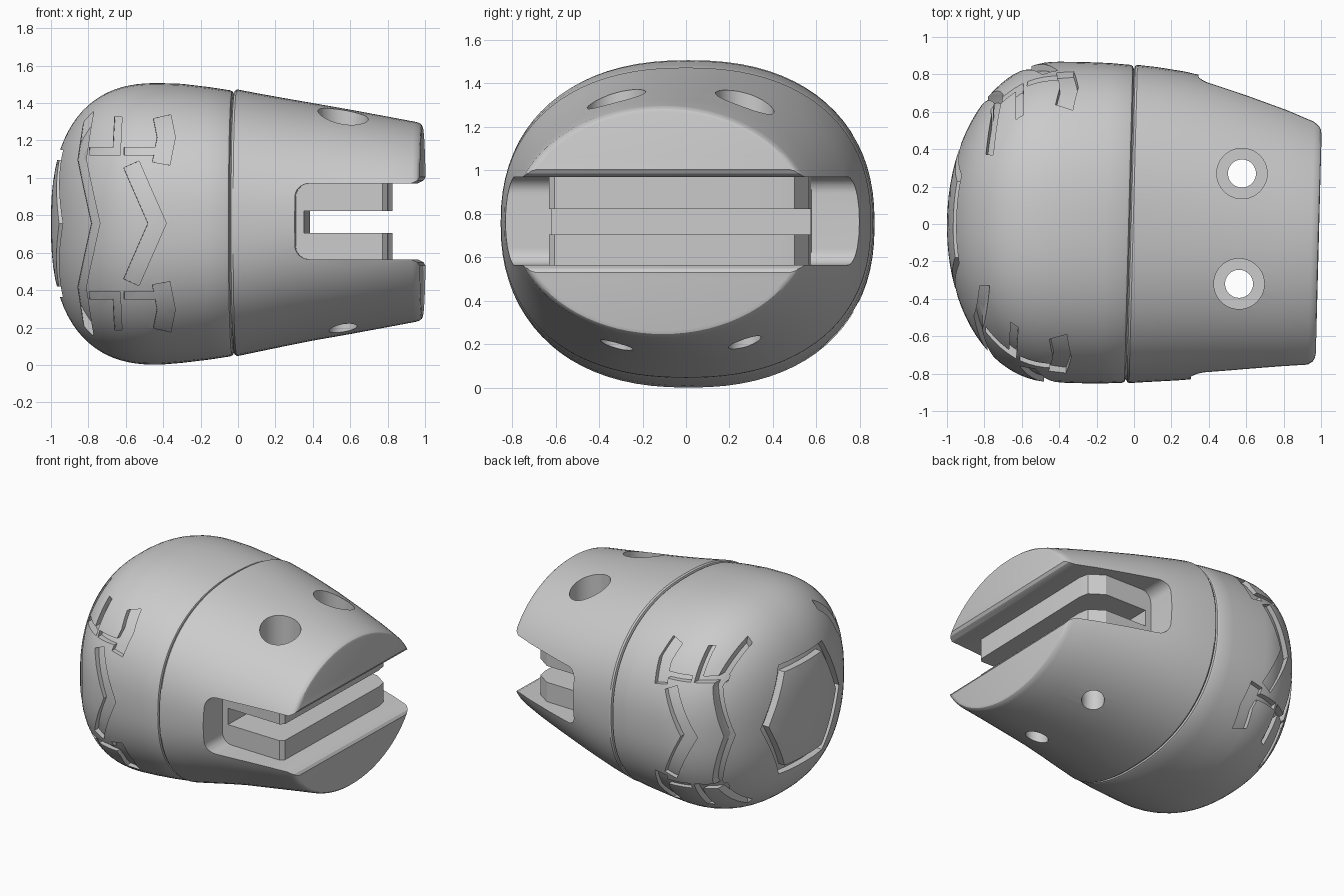
import bpy, bmesh, math
from mathutils import Vector, Matrix

MID_Z = 0.757
SEAM = -0.022
TURN = math.radians(-1.5)

if "Cube" in bpy.data.objects:
    bpy.data.objects.remove(bpy.data.objects["Cube"], do_unlink=True)


def make_object(name, bm):
    bmesh.ops.recalc_face_normals(bm, faces=bm.faces)
    mesh = bpy.data.meshes.new(name)
    bm.to_mesh(mesh)
    bm.free()
    obj = bpy.data.objects.new(name, mesh)
    bpy.context.collection.objects.link(obj)
    return obj


def loft(name, rings, sides=80):
    """Superellipse rings (x, centre y, centre z, half y, half z, power)."""
    bm = bmesh.new()
    loops = []
    for x, cy, cz, a, b, n in rings:
        loop = []
        for i in range(sides):
            t = math.tau * i / sides
            c, s = math.cos(t), math.sin(t)
            y = math.copysign(abs(c) ** (2 / n), c) * a
            z = math.copysign(abs(s) ** (2 / n), s) * b
            loop.append(bm.verts.new((x, cy + y, cz + z)))
        loops.append(loop)
    for p, q in zip(loops, loops[1:]):
        for i in range(sides):
            j = (i + 1) % sides
            bm.faces.new((p[i], p[j], q[j], q[i]))
    bm.faces.new(loops[0])
    bm.faces.new(loops[-1])
    return make_object(name, bm)


def prism(name, outline, z0, z1):
    bm = bmesh.new()
    low = bm.faces.new([bm.verts.new((x, y, z0)) for x, y in outline])
    ext = bmesh.ops.extrude_face_region(bm, geom=[low])
    moved = [v for v in ext["geom"] if isinstance(v, bmesh.types.BMVert)]
    bmesh.ops.translate(bm, verts=moved, vec=(0, 0, z1 - z0))
    bm.faces.ensure_lookup_table()
    return make_object(name, bm)


def add_strip(bm, path, width, place, near, far, closed=False):
    """Mitred ribbon along a path, given thickness between two depths."""
    pts = [Vector(p) for p in path]
    count = len(pts)
    rows = []
    for i, p in enumerate(pts):
        dirs = []
        if closed or i:
            dirs.append((p - pts[i - 1]).normalized())
        if closed or i < count - 1:
            dirs.append((pts[(i + 1) % count] - p).normalized())
        tangent = sum(dirs, Vector((0, 0))).normalized()
        side = Vector((-tangent.y, tangent.x))
        side *= width / 2 / max(0.4, tangent.dot(dirs[0]))
        l, r = p + side, p - side
        rows.append([bm.verts.new(place(q.x, q.y, d))
                     for q, d in ((l, near), (r, near), (r, far), (l, far))])
    for i in range(count if closed else count - 1):
        p, q = rows[i], rows[(i + 1) % count]
        for k in range(4):
            m = (k + 1) % 4
            bm.faces.new((p[k], p[m], q[m], q[k]))
    if not closed:
        bm.faces.new(rows[0])
        bm.faces.new(rows[-1])


def cut(target, cutter, keep=False):
    mod = target.modifiers.new("cut", "BOOLEAN")
    mod.operation = "DIFFERENCE"
    mod.solver = "EXACT"
    mod.use_self = True
    mod.object = cutter
    graph = bpy.context.evaluated_depsgraph_get()
    mesh = bpy.data.meshes.new_from_object(target.evaluated_get(graph))
    target.modifiers.clear()
    target.data = mesh
    if not keep:
        bpy.data.objects.remove(cutter, do_unlink=True)


def arc(cx, cy, radius, start, sweep, steps):
    return [(cx + radius * math.cos(start + sweep * i / steps),
             cy + radius * math.sin(start + sweep * i / steps))
            for i in range(steps + 1)]


def cylinder(name, x, y, radius, z0, z1):
    return prism(name, arc(x, y, radius, 0, math.tau, 40)[:-1], z0, z1)


# Rounded dome, closing with a small rolled lip at the seam
def dome_rings():
    rings = []
    steps = 22
    for i in range(steps + 1):
        u = math.sin(math.pi / 2 * (1 - i / steps))
        u = min(u, 0.9995)
        a = 0.857 * (1 - u ** 2.05) ** (1 / 2.05)
        b = 0.753 * (1 - u ** 2.5) ** (1 / 2.5)
        rings.append((-0.42 - 0.58 * u, 0, MID_Z - 0.003, a, b, 2.3))
    for x, a, b in ((-0.3, 0.859, 0.746), (-0.15, 0.857, 0.728),
                    (SEAM - 0.018, 0.85, 0.711), (SEAM - 0.007, 0.844, 0.705),
                    (SEAM, 0.828, 0.689)):
        rings.append((x, 0, MID_Z, a, b, 2.3))
    return rings


dome = loft("tread_dome", dome_rings())
core = loft("groove_floor", dome_rings())
core.data.transform(Matrix.Translation((0, 0, MID_Z))
                    @ Matrix.Diagonal((0.952, 0.967, 0.967, 1))
                    @ Matrix.Translation((0, 0, -MID_Z)))


# Tread grooves on both flanks and a hexagonal groove on the end
def flank(u, v, d):
    return (u, d, MID_Z + v)


def end(u, v, d):
    return (d, u, MID_Z + v)


grooves = bmesh.new()
blocks = [([(-0.78, 0.385), (-0.63, 0.385), (-0.625, 0.57)], 0.04),
          ([(-0.59, 0.385), (-0.4, 0.385)], 0.04),
          ([(-0.39, 0.57), (-0.365, 0.46), (-0.39, 0.32)], 0.095)]
for sign in (-1, 1):
    near, far = sign * 1.1, sign * 0.35
    if sign < 0:
        outer, inner = [(-0.785, 0.6), (-0.82, 0.34)], (-0.55, 0.315)
        tips = (-0.742, -0.41)
    else:
        outer, inner = [(-0.785, 0.6), (-0.74, 0.34)], (-0.47, 0.315)
        tips = (-0.82, -0.62)
    long_path = outer + [(tips[0], 0)] + [(x, -z) for x, z in reversed(outer)]
    add_strip(grooves, long_path, 0.045, flank, near, far)
    add_strip(grooves, [inner, (tips[1], 0), (inner[0], -inner[1])],
              0.09, flank, near, far)
    for path, width in blocks:
        for flip in (1, -1):
            add_strip(grooves, [(x, z * flip) for x, z in path],
                      width, flank, near, far)
hexagon = [(-0.22, 0.365), (0.22, 0.365), (0.4, 0),
           (0.22, -0.365), (-0.22, -0.365), (-0.4, 0)]
add_strip(grooves, hexagon, 0.055, end, -1.2, -0.7, closed=True)
groove_cutter = make_object("groove_cutter", grooves)
cut(groove_cutter, core)
cut(dome, groove_cutter)

# Tapered clamp body
clamp = loft("clamp_body", [
    (SEAM, 0, 0.76, 0.828, 0.689, 2.3), (SEAM + 0.007, 0, 0.76, 0.845, 0.706, 2.3),
    (SEAM + 0.018, 0, 0.76, 0.851, 0.713, 2.3), (0.1, 0, 0.761, 0.842, 0.692, 2.27),
    (0.25, -0.004, 0.763, 0.826, 0.663, 2.2), (0.4, -0.012, 0.765, 0.803, 0.635, 2.15),
    (0.6, -0.032, 0.765, 0.767, 0.6, 2.1), (0.8, -0.055, 0.765, 0.73, 0.563, 2.05),
    (0.95, -0.078, 0.765, 0.7, 0.535, 2), (0.973, -0.08, 0.765, 0.691, 0.528, 2),
    (0.985, -0.08, 0.765, 0.679, 0.518, 2), (0.99, -0.08, 0.765, 0.662, 0.503, 2)])

# Open slot with rounded inner corners and eased mouth
low, high, back, fillet = 0.565, 0.97, 0.325, 0.075
slot = [(1.2, low - 0.05), (1.0, low - 0.05), (0.978, low - 0.016), (0.945, low)]
slot += arc(back + fillet, low + fillet, fillet, -math.pi / 2, -math.pi / 2, 8)
slot += arc(back + fillet, high - fillet, fillet, math.pi, -math.pi / 2, 8)
slot += [(0.945, high), (0.978, high + 0.016), (1.0, high + 0.05), (1.2, high + 0.05)]
slot_cutter = prism("slot_cutter", slot, -1.2, 1.2)
slot_cutter.data.transform(Matrix.Rotation(math.pi / 2, 4, "X"))
cut(clamp, slot_cutter)

# Grip plates inside the slot, joined by a spine at the back
plan = [(0.29, -0.61), (0.79, -0.61), (0.815, -0.585), (0.815, 0.45),
        (0.8, 0.52), (0.7, 0.585), (0.29, 0.585)]
lower_plate = prism("lower_grip_plate", plan, 0.55, 0.705)
upper_plate = prism("upper_grip_plate", plan, 0.823, 0.98)
spine = prism("plate_spine", [(0.29, -0.61), (0.37, -0.61), (0.37, 0.585), (0.29, 0.585)],
              0.7, 0.83)

# Screw holes, counterbored from above
for y in (-0.305, 0.285):
    cut(clamp, cylinder("counterbore", 0.57, y, 0.135, 1.15, 1.8))
    drill = cylinder("drill", 0.57, y, 0.075, -0.2, 1.7)
    for part in (lower_plate, upper_plate):
        cut(part, drill, keep=True)
    cut(clamp, drill)

# Smooth shading with crisp edges, and the slight turn of the whole body
for part in (dome, clamp, lower_plate, upper_plate, spine):
    part.rotation_euler.z = TURN
    bpy.ops.object.select_all(action="DESELECT")
    part.select_set(True)
    bpy.context.view_layer.objects.active = part
    bpy.ops.object.shade_smooth_by_angle(angle=math.radians(30))
